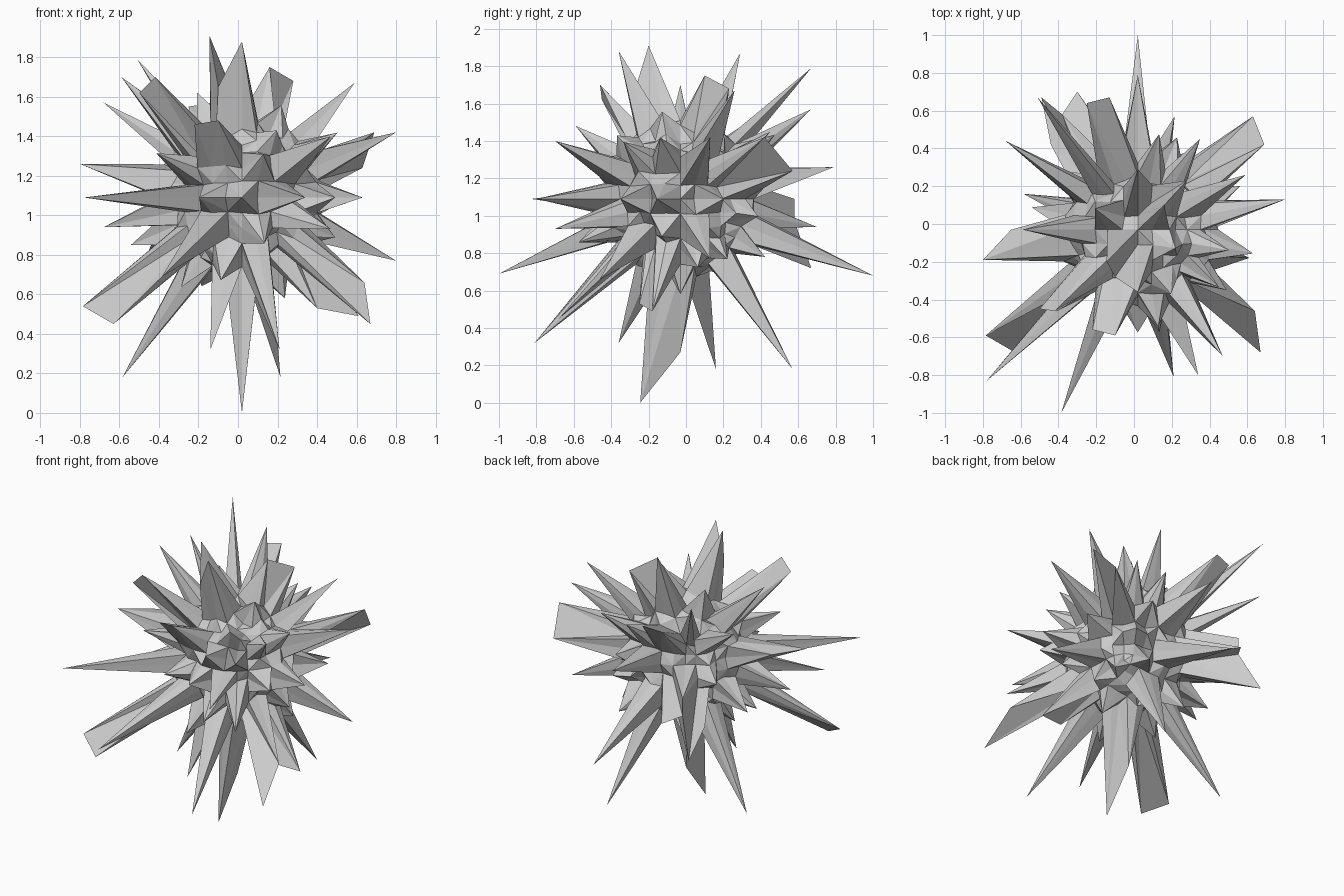
import bpy, bmesh, random
from mathutils import Vector

if "Cube" in bpy.data.objects:
    bpy.data.objects.remove(bpy.data.objects["Cube"])

random.seed(4)
CENTRE = Vector((0.02, -0.03, 1.09))

# Measured ends of the long spikes; each pulls out the ball corner nearest its direction.
# The first five pairs are joined by a ridge into flat-ended blades.
RIDGES = 5
TIPS = [
    (-.785, -.59, .54), (-.63, -.68, .45), (.67, -.68, .45), (.64, -.46, .66),
    (.16, .10, 1.75), (.28, .23, 1.68), (.63, .57, 1.24), (.69, .42, 1.42),
    (.40, -.25, .53), (.61, -.18, .49),
    (.02, -.245, 0), (.02, -.36, 1.88), (.02, .29, 1.87), (-.145, -.2, 1.91),
    (-.51, .67, 1.79), (-.59, -.03, 1.70), (-.42, -.46, 1.70), (-.50, -.45, 1.62),
    (-.68, .44, 1.57), (-.3, .70, .94), (-.13, .67, 1.57), (-.25, .64, 1.55),
    (-.80, -.19, 1.26), (-.65, -.03, 1.24), (-.78, -.83, 1.09), (-.68, -.19, .94),
    (-.585, .16, .18), (.215, .57, .18), (-.14, -.36, .32),
    (.21, -.81, .32), (.80, .13, .77), (.80, .13, 1.42), (.59, .26, 1.67),
    (-.385, -1, .69), (.02, 1, .68), (.47, -.70, 1.40), (.47, -.70, .93),
    (-.10, -.59, 1.48), (-.22, -.56, 1.46), (.34, -.80, 1.09), (.02, .79, 1.26),
    (-.38, .58, .97), (-.38, .58, 1.09), (-.49, .67, .72), (.02, -.03, .27),
    (-.10, -.28, 1.65), (.35, .45, 1.45), (-.44, .42, .85),
]

# Ball of quads: a cube subdivided three times
bpy.ops.mesh.primitive_cube_add(size=2)
ball = bpy.context.object
ball.name = "spiky_ball"
sub = ball.modifiers.new("rounding", 'SUBSURF')
sub.levels = sub.render_levels = 3
bpy.ops.object.modifier_apply(modifier=sub.name)

bm = bmesh.new()
bm.from_mesh(ball.data)
verts = list(bm.verts)
dirs = [v.co.normalized() for v in verts]

# Uneven core
for v, d in zip(verts, dirs):
    v.co = CENTRE + d * random.uniform(.35, .43)

# Long measured spikes
used = []
for tip in TIPS:
    way = (Vector(tip) - CENTRE).normalized()
    i = max((k for k in range(len(dirs)) if k not in used), key=lambda k: dirs[k].dot(way))
    used.append(i)
    verts[i].co = tip

# Short spikes filling the gaps between the long ones
spread = [dirs[i] for i in used]
order = list(range(len(dirs)))
random.shuffle(order)
for i in order:
    if all(dirs[i].dot(d) < .95 for d in spread):
        verts[i].co = CENTRE + dirs[i] * random.uniform(.5, .66)
        spread.append(dirs[i])

# Fold each quad through its spike for a full base; two spikes share a fold only on a ridge
long_tips = {verts[i] for i in used}
ridges = [{verts[used[2 * k]], verts[used[2 * k + 1]]} for k in range(RIDGES)]


def fold_score(pair):
    if set(pair) in ridges:
        return 9
    if set(pair) <= long_tips:
        return -9
    return sum((v.co - CENTRE).length for v in pair)


for f in list(bm.faces):
    a, b, c, d = f.verts
    bmesh.utils.face_split(f, *max((a, c), (b, d), key=fold_score))

bm.to_mesh(ball.data)
bm.free()

# Flat faces throughout
for p in ball.data.polygons:
    p.use_smooth = False
